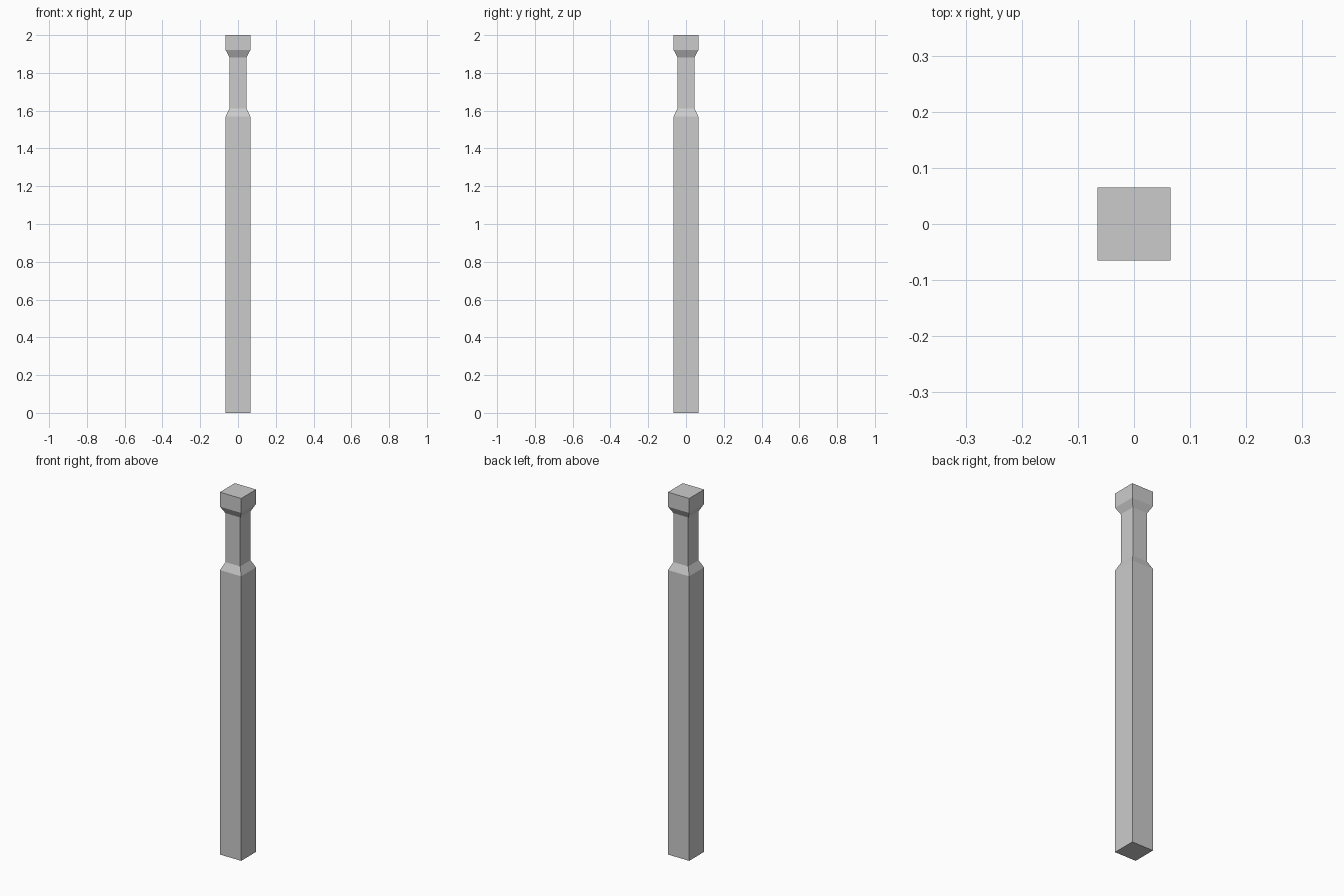
import bpy
import bmesh

if "Cube" in bpy.data.objects:
    bpy.data.objects.remove(bpy.data.objects["Cube"])

# Profile of the square post: (half width, height)
WIDE, NECK = 0.065, 0.045
profile = [(WIDE, 0.0), (WIDE, 1.57), (NECK, 1.612),
           (NECK, 1.882), (WIDE, 1.92), (WIDE, 2.0)]

bm = bmesh.new()

# Square ring of vertices at each profile height
rings = [[bm.verts.new((sx * r, sy * r, z))
          for sx, sy in ((-1, -1), (1, -1), (1, 1), (-1, 1))]
         for r, z in profile]

# Side faces between rings
for low, high in zip(rings, rings[1:]):
    for i in range(4):
        j = (i + 1) % 4
        bm.faces.new((low[i], low[j], high[j], high[i]))

# Bottom and top caps
bm.faces.new(rings[0][::-1])
bm.faces.new(rings[-1])

mesh = bpy.data.meshes.new("post")
bm.to_mesh(mesh)
bm.free()
post = bpy.data.objects.new("post", mesh)
bpy.context.collection.objects.link(post)
